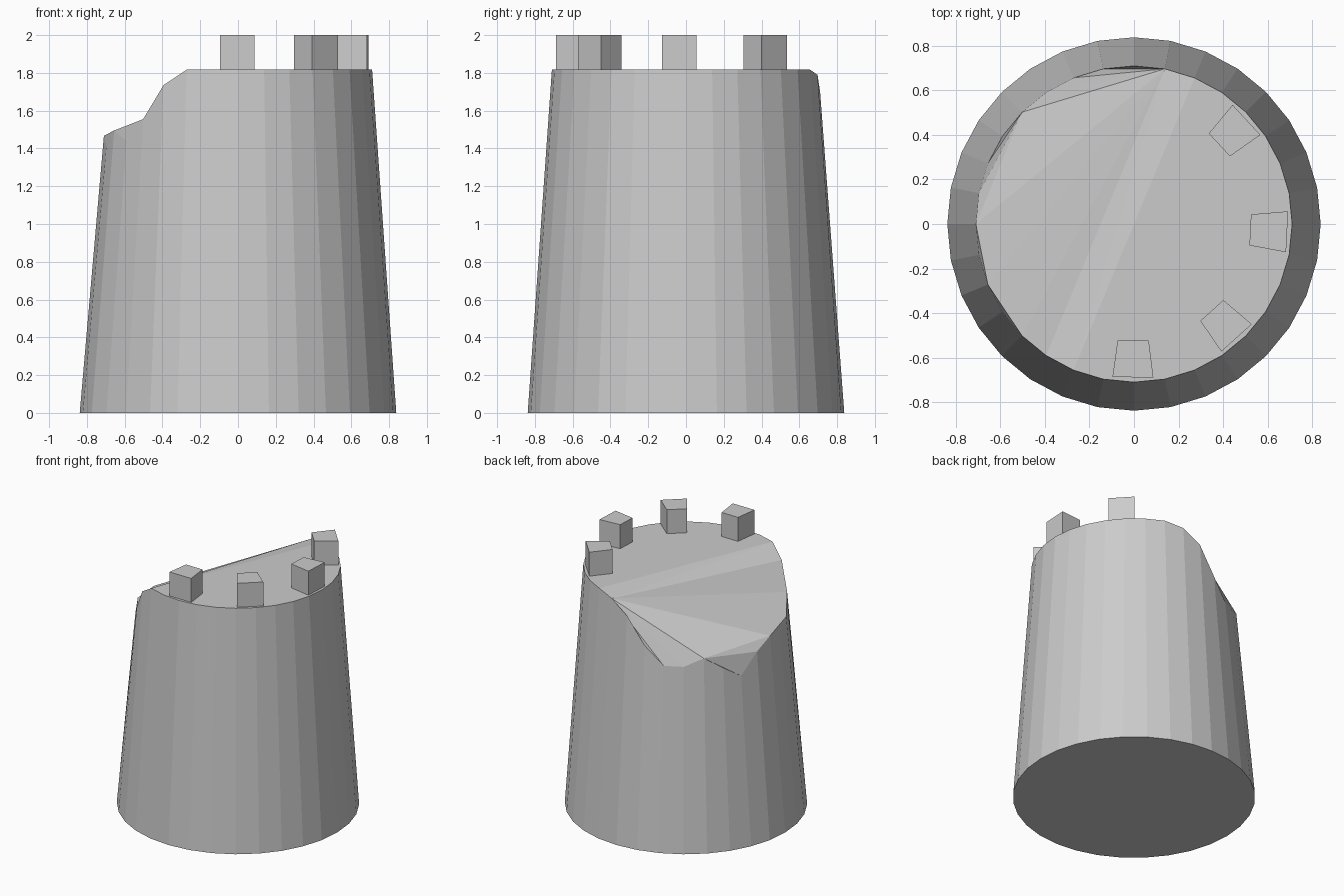
import bpy, bmesh
from math import cos, sin, radians

if "Cube" in bpy.data.objects:
    bpy.data.objects.remove(bpy.data.objects["Cube"])

SIDES, R_BASE, R_TOP, TOP = 32, 0.838, 0.71, 1.817

# heights of the crumbled rim, by rim index (11.25 degree steps from +x)
BROKEN = {7: 1.79, 8: 1.70, 9: 1.505, 10: 1.37, 11: 1.37, 12: 1.43, 13: 1.34,
          14: 1.25, 15: 1.395, 16: 1.467, 17: 1.415, 18: 1.495, 19: 1.44,
          20: 1.555, 21: 1.735}


def polar(r, deg, z):
    return (r * cos(radians(deg)), r * sin(radians(deg)), z)


def finish(bm, name):
    bmesh.ops.recalc_face_normals(bm, faces=bm.faces)
    mesh = bpy.data.meshes.new(name)
    bm.to_mesh(mesh)
    bm.free()
    bpy.context.collection.objects.link(bpy.data.objects.new(name, mesh))


# tapered tower with a broken rim
bm = bmesh.new()
step = 360 / SIDES
base = [bm.verts.new(polar(R_BASE, i * step, 0)) for i in range(SIDES)]
rim = [bm.verts.new(polar(R_TOP, i * step, BROKEN.get(i, TOP))) for i in range(SIDES)]
for i in range(SIDES):
    j = (i + 1) % SIDES
    bm.faces.new((base[i], base[j], rim[j], rim[i]))
bm.faces.new(base[::-1])

# flat intact floor, then the sloping break fanned from its upper corner
bm.faces.new([rim[i % SIDES] for i in range(22, 39)])
bm.faces.new((rim[6], rim[7], rim[22]))
for a, b, c in ((16, 17, 18), (18, 19, 20), (12, 13, 14), (12, 14, 15), (12, 15, 16)):
    bm.faces.new((rim[a], rim[b], rim[c]))
fan = [8, 9, 10, 11, 12, 16, 18, 20, 21, 22]
for a, b in zip(fan, fan[1:]):
    bm.faces.new((rim[7], rim[a], rim[b]))
finish(bm, "tower")

# surviving battlements
for n, mid in enumerate((-90.4, -48, -2.9, 42.8)):
    bm = bmesh.new()
    rings = [[bm.verts.new(polar(r, mid + d, z))
              for r, d in ((0.527, -7.6), (0.694, -7.6), (0.694, 7.6), (0.527, 7.6))]
             for z in (TOP, 2.0)]
    bm.faces.new(rings[0][::-1])
    bm.faces.new(rings[1])
    for i in range(4):
        j = (i + 1) % 4
        bm.faces.new((rings[0][i], rings[0][j], rings[1][j], rings[1][i]))
    finish(bm, f"battlement_{n + 1}")
